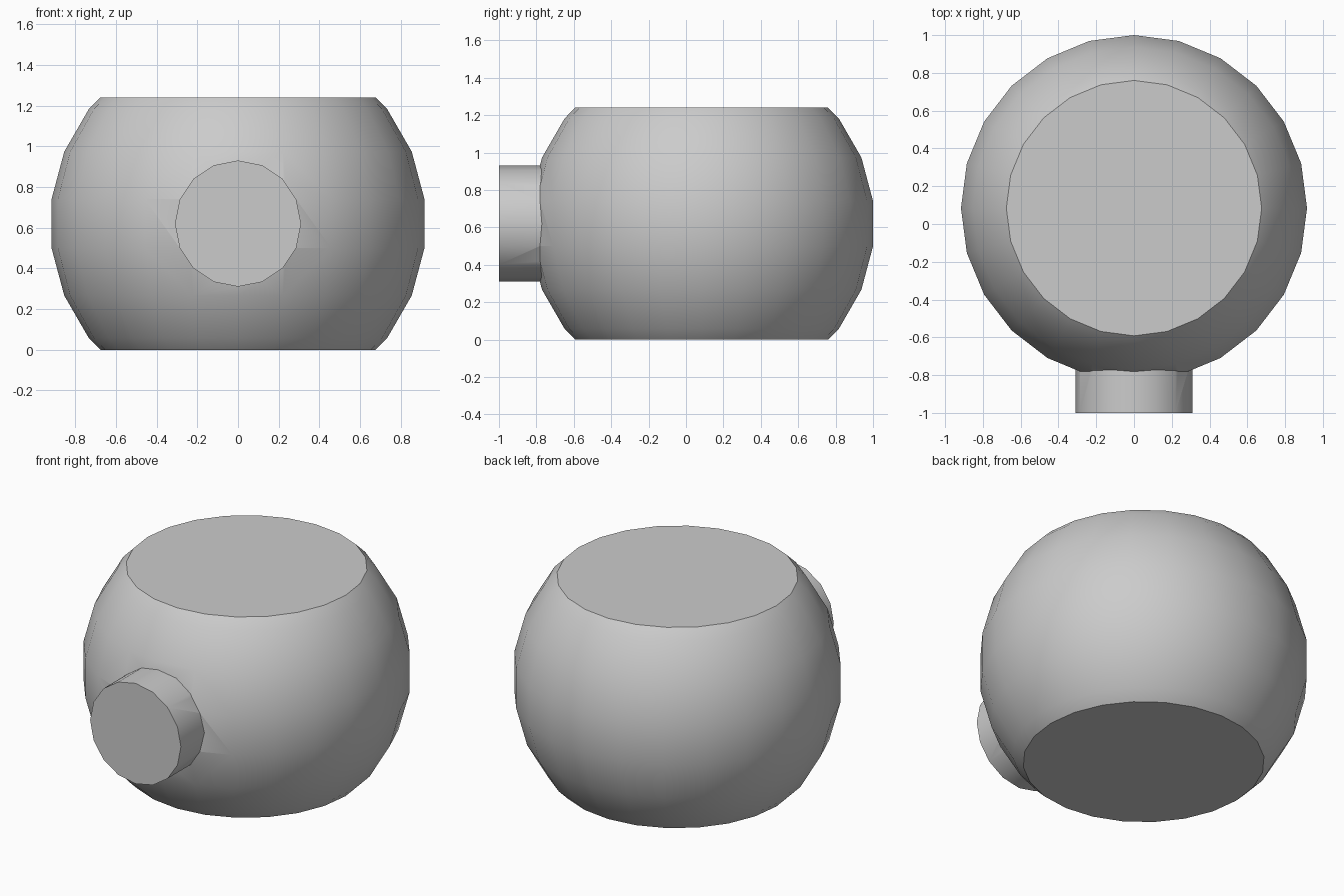
import bpy
import bmesh
from math import radians, sin, cos
from mathutils import Matrix

if "Cube" in bpy.data.objects:
    bpy.data.objects.remove(bpy.data.objects["Cube"])

RADIUS = 0.924
CENTRE_Y = 0.084
CENTRE_Z = 0.62
SEGMENTS = 24

grey = bpy.data.materials.new("plain grey")
grey.use_nodes = True
grey.diffuse_color = (0.6, 0.6, 0.6, 1)
grey.node_tree.nodes["Principled BSDF"].inputs["Base Color"].default_value = grey.diffuse_color


def add_object(name, bm):
    bmesh.ops.recalc_face_normals(bm, faces=bm.faces)
    mesh = bpy.data.meshes.new(name)
    bm.to_mesh(mesh)
    bm.free()
    mesh.materials.append(grey)
    obj = bpy.data.objects.new(name, mesh)
    bpy.context.collection.objects.link(obj)
    return obj


# Rounded body: rings of a faceted ball, cut flat at top and bottom
half = [(RADIUS * cos(radians(a)), RADIUS * sin(radians(a))) for a in (7.5, 22.5, 37.5)]
half.append((0.676, CENTRE_Z))
profile = [(r, -z) for r, z in reversed(half)] + half

bm = bmesh.new()
rings = []
for r, z in profile:
    ring = bmesh.ops.create_circle(bm, segments=SEGMENTS, radius=r,
                                   matrix=Matrix.Translation((0, CENTRE_Y, CENTRE_Z + z)))
    rings.append(ring["verts"])
for low, high in zip(rings, rings[1:]):
    for i in range(SEGMENTS):
        j = (i + 1) % SEGMENTS
        bm.faces.new((low[i], low[j], high[j], high[i]))
bm.faces.new(rings[0])
bm.faces.new(rings[-1])
body = add_object("rounded_body", bm)

# Short round peg at the front, joined into the body
bm = bmesh.new()
bmesh.ops.create_cone(bm, cap_ends=True, segments=16, radius1=0.31, radius2=0.31, depth=0.5,
                      matrix=Matrix.Translation((0, -0.75, CENTRE_Z)) @ Matrix.Rotation(radians(90), 4, "X"))
peg = add_object("front_peg", bm)

union = body.modifiers.new("join_peg", "BOOLEAN")
union.operation = "UNION"
union.solver = "EXACT"
union.object = peg

bpy.ops.object.select_all(action="DESELECT")
body.select_set(True)
bpy.context.view_layer.objects.active = body
bpy.ops.object.modifier_apply(modifier=union.name)
bpy.data.objects.remove(peg)
bpy.ops.object.shade_smooth_by_angle(angle=radians(30))
